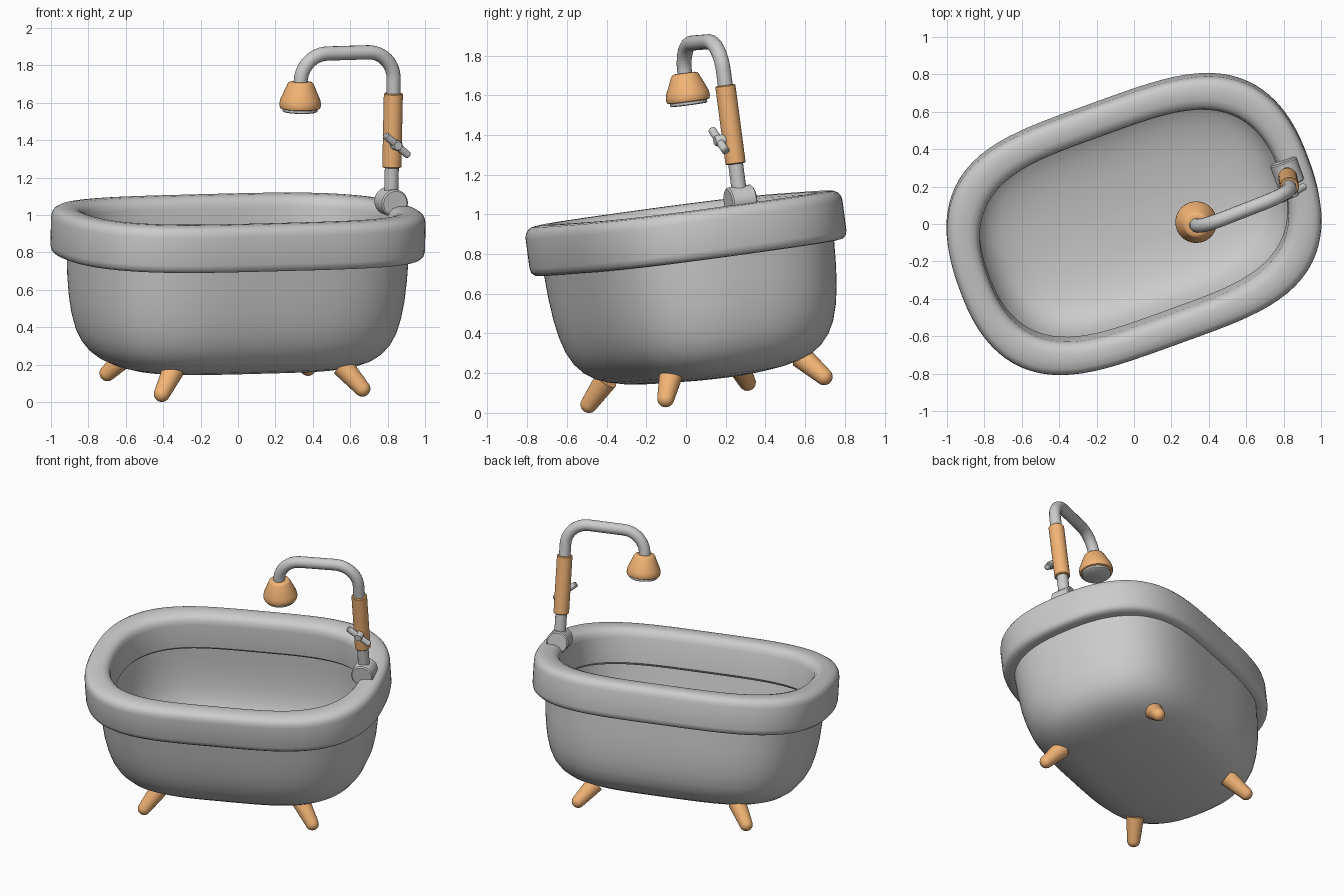
import bpy, bmesh
from math import sin, cos, pi, radians
from mathutils import Matrix, Vector

if "Cube" in bpy.data.objects:
    bpy.data.objects.remove(bpy.data.objects["Cube"])

orange = bpy.data.materials.new("orange")
orange.diffuse_color = (0.9, 0.46, 0.18, 1)
orange.use_nodes = True
orange.node_tree.nodes["Principled BSDF"].inputs["Base Color"].default_value = orange.diffuse_color

# Whole tub is turned about z and tipped slightly around the rim level
PIVOT = 0.9
POSE = (Matrix.Translation((0, 0, PIVOT)) @ Matrix.Rotation(radians(1.2), 4, 'Y')
        @ Matrix.Rotation(radians(7.5), 4, 'X') @ Matrix.Rotation(radians(20), 4, 'Z')
        @ Matrix.Translation((0, 0, -PIVOT)))
TUB = (3.8, 2.4)  # tub outline: straight long sides, bulging ends
parts = []


def finish(ob, mat=None, angle=40):
    bpy.ops.object.select_all(action='DESELECT')
    ob.select_set(True)
    bpy.context.view_layer.objects.active = ob
    bpy.ops.object.shade_smooth_by_angle(angle=radians(angle))
    if mat:
        ob.data.materials.append(mat)
    parts.append(ob)
    return ob


def outline(p, q, seg):
    """Unit curve |u|^p + |v|^q = 1 at even angles."""
    pts = []
    for i in range(seg):
        c, s = cos(2 * pi * i / seg), sin(2 * pi * i / seg)
        lo, hi = 0.0, 1.5
        for _ in range(40):
            r = (lo + hi) / 2
            if abs(r * c) ** p + abs(r * s) ** q < 1:
                lo = r
            else:
                hi = r
        pts.append((r * c, r * s))
    return pts


def loft(name, rows, shape=(2, 2), seg=40, place=Matrix(), mat=None, closed=False, angle=40):
    """Stack outline rings given as (half length, half width, height)."""
    bm = bmesh.new()
    unit = outline(*shape, seg)
    rings = [[bm.verts.new((a * u, b * v, w)) for u, v in unit] for a, b, w in rows]
    pairs = list(zip(rings, rings[1:]))
    if closed:
        pairs.append((rings[-1], rings[0]))
    for lo, hi in pairs:
        for i in range(seg):
            j = (i + 1) % seg
            bm.faces.new((lo[i], lo[j], hi[j], hi[i]))
    if not closed:
        bm.faces.new(rings[0])
        bm.faces.new(rings[-1])
    bmesh.ops.recalc_face_normals(bm, faces=bm.faces)
    bm.transform(POSE @ place)
    me = bpy.data.meshes.new(name)
    bm.to_mesh(me)
    bm.free()
    ob = bpy.data.objects.new(name, me)
    bpy.context.collection.objects.link(ob)
    return finish(ob, mat, angle)


def round_rows(profile):
    return [(r, r, w) for r, w in profile]


def along(start, direction):
    return Matrix.Translation(start) @ Vector(direction).to_track_quat('Z', 'Y').to_matrix().to_4x4()


# Tub body: thin bowl as (inset, height), outer surface up then inner surface down
bowl = [(0.585, 0.165), (0.5, 0.167), (0.40, 0.174), (0.31, 0.186), (0.235, 0.205),
        (0.175, 0.231), (0.125, 0.268), (0.085, 0.318), (0.055, 0.38), (0.033, 0.46),
        (0.018, 0.55), (0.008, 0.66), (0, 0.82)]
T = 0.03
outer = [(0.91 - d, 0.625 - d, w) for d, w in bowl]
inner = [(0.91 - T - d, 0.625 - T - d, w + T * min(1, d / 0.2)) for d, w in reversed(bowl)]
loft("tub_body", outer + inner, TUB, seg=112)

# Rolled rim: closed cross-section as (inset, height)
rim = [(0.05, 0.781), (0.022, 0.785), (0.006, 0.80), (0, 0.825), (0, 0.975), (0.004, 0.998),
       (0.015, 1.017), (0.034, 1.029), (0.07, 1.034), (0.11, 1.033), (0.14, 1.023),
       (0.158, 1.003), (0.166, 0.97), (0.17, 0.80), (0.155, 0.783)]
loft("tub_rim", [(0.995 - d, 0.68 - d, w) for d, w in rim], TUB, seg=112, closed=True)

# Four splayed legs with rounded tips
for sx, xn in ((-1, "left"), (1, "right")):
    for sy, yn in ((-1, "front"), (1, "back")):
        top = Vector((0.482 * sx, 0.352 * sy, 0.22))
        tip = Vector((0.57 * sx, 0.428 * sy, 0.107))
        d = tip - top
        L = d.length
        prof = [(0.059, 0), (0.043, L)]
        prof += [(0.043 * cos(t * pi / 12), L + 0.043 * sin(t * pi / 12)) for t in range(1, 6)]
        prof.append((0.003, L + 0.043))
        loft(f"{yn}_{xn}_leg", round_rows(prof), seg=32, place=along(top, d), mat=orange)

# Tap mount lying across the rim
PX = 0.867
loft("tap_mount", round_rows([(0.066, -0.066), (0.074, -0.059), (0.074, 0.059), (0.066, 0.066)]),
     place=along((PX, 0, 1.05), (0, 1, 0)), angle=30)

# Shower pipe: upright, two bends, down to the head
HX, HY, TOP, R = 0.333, -0.014, 1.862, 0.15
path = [(PX, 1.07)]
path += [(PX - R + R * cos(k * pi / 24), TOP - R + R * sin(k * pi / 24)) for k in range(13)]
path += [(HX + R - R * sin(k * pi / 24), TOP - R + R * cos(k * pi / 24)) for k in range(13)]
path.append((HX, 1.69))
cu = bpy.data.curves.new("shower_pipe", 'CURVE')
cu.dimensions = '3D'
cu.bevel_depth = 0.038
cu.bevel_resolution = 6
cu.use_fill_caps = True
sp = cu.splines.new('POLY')
sp.points.add(len(path) - 1)
for p, (u, w) in zip(sp.points, path):
    p.co = (*(POSE @ Vector((u, HY * (PX - u) / (PX - HX), w))), 1)
pipe = bpy.data.objects.new("shower_pipe", cu)
bpy.context.collection.objects.link(pipe)
bpy.ops.object.select_all(action='DESELECT')
pipe.select_set(True)
bpy.context.view_layer.objects.active = pipe
bpy.ops.object.convert(target='MESH')
finish(bpy.context.view_layer.objects.active)

# Grip sleeve on the upright
loft("pipe_sleeve", round_rows([(0.046, 1.237), (0.051, 1.242), (0.051, 1.632), (0.046, 1.637)]),
     place=Matrix.Translation((PX, 0, 0)), mat=orange)

# Tap handle: stem toward the front, crossbar at its end
loft("handle_stem", round_rows([(0.028, 0), (0.028, 0.085), (0.022, 0.095)]),
     seg=24, place=along((PX, 0, 1.365), (0, -1, 0)))
loft("handle_bar", round_rows([(0.014, -0.092), (0.02, -0.086), (0.02, 0.086), (0.014, 0.092)]),
     seg=20, place=along((PX, -0.072, 1.365), (0.77, 0.06, -0.64)))

# Shower head and its spray plate
head = Matrix.Translation((HX, HY, 0))
loft("shower_head", round_rows([(0.1, 1.569), (0.107, 1.572), (0.111, 1.584), (0.111, 1.599),
                                (0.107, 1.618), (0.07, 1.702), (0.064, 1.71), (0.05, 1.714)]),
     place=head, mat=orange)
loft("spray_plate", round_rows([(0.088, 1.552), (0.094, 1.556), (0.094, 1.585)]), place=head)

# Stand the model on z = 0
low = min(v.co.z for ob in parts for v in ob.data.vertices)
for ob in parts:
    ob.data.transform(Matrix.Translation((0, 0, -low)))
